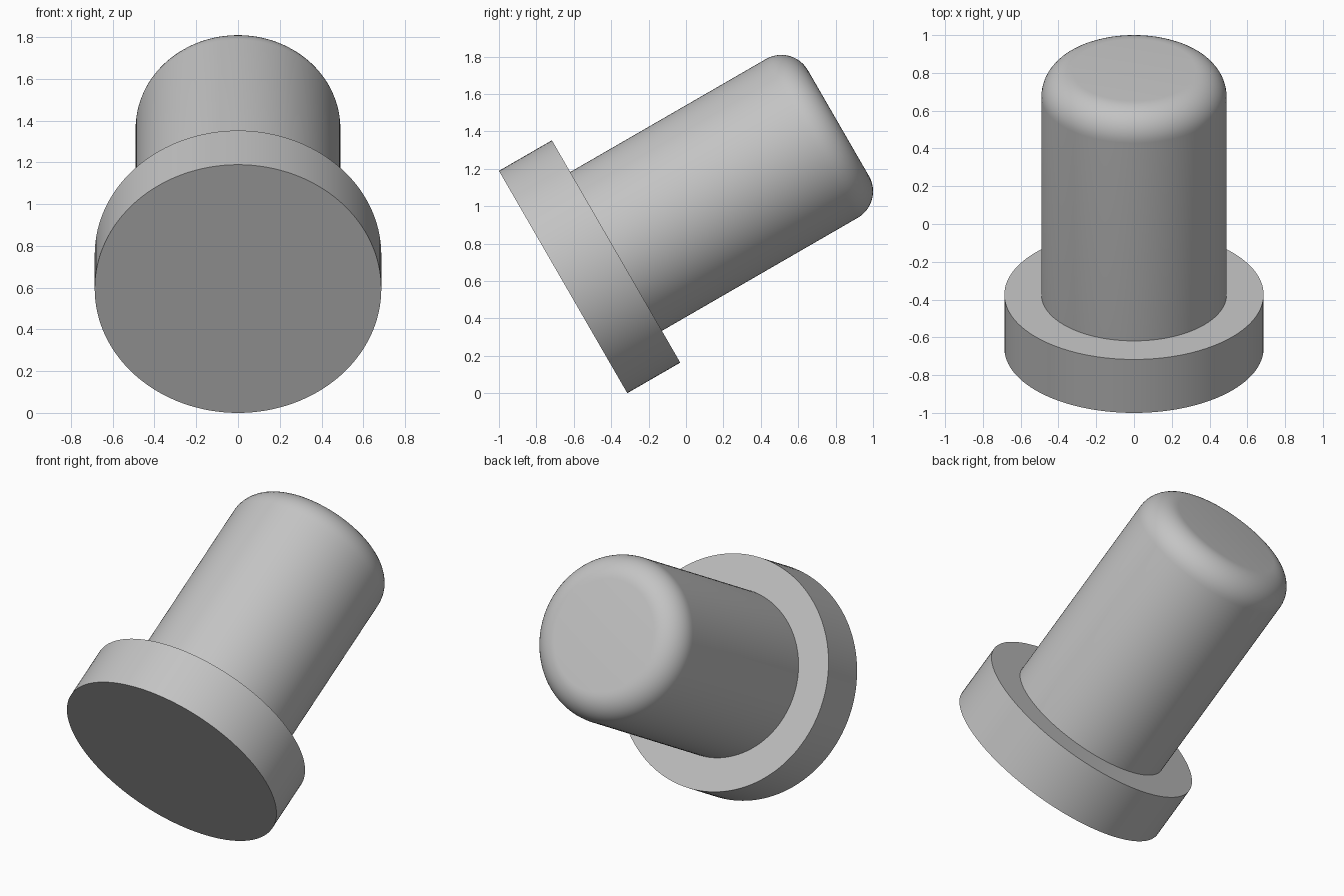
import bpy, bmesh
from math import radians, sin, cos, pi
from mathutils import Matrix, Vector

cube = bpy.data.objects.get("Cube")
if cube:
    bpy.data.objects.remove(cube, do_unlink=True)

# Sizes in the part's own units
UNIT = 0.03268
FLANGE_R, FLANGE_H = 21, 10
SHAFT_R, LENGTH, FILLET = 15, 52, 5
SIDES, FILLET_STEPS = 128, 12

# Plain grey material
grey = bpy.data.materials.new("plain_grey")
grey.use_nodes = True
colour = (0.55, 0.55, 0.55, 1)
grey.diffuse_color = colour
grey.node_tree.nodes["Principled BSDF"].inputs["Base Color"].default_value = colour

# Half profile: flange rim, shoulder, shaft and rounded end
profile = [(FLANGE_R, 0), (FLANGE_R, FLANGE_H), (SHAFT_R, FLANGE_H)]
for i in range(FILLET_STEPS + 1):
    a = pi / 2 * i / FILLET_STEPS
    profile.append((SHAFT_R - FILLET + FILLET * cos(a),
                    LENGTH - FILLET + FILLET * sin(a)))

# Revolve the profile and close both flat ends
bm = bmesh.new()
verts = [bm.verts.new((r, 0, z)) for r, z in profile]
edges = [bm.edges.new(pair) for pair in zip(verts, verts[1:])]
bmesh.ops.spin(bm, geom=verts + edges, cent=(0, 0, 0), axis=(0, 0, 1),
               angle=2 * pi, steps=SIDES, use_merge=True)
bmesh.ops.remove_doubles(bm, verts=bm.verts[:], dist=0.001)
bmesh.ops.holes_fill(bm, edges=[e for e in bm.edges if e.is_boundary], sides=0)
bmesh.ops.recalc_face_normals(bm, faces=bm.faces[:])

# Scale, lean the axis back, and stand the rim on the ground
tilt = Matrix.Rotation(radians(-60), 4, 'X')
bm.transform(tilt @ Matrix.Scale(UNIT, 4))
ys = [v.co.y for v in bm.verts]
zs = [v.co.z for v in bm.verts]
bmesh.ops.translate(bm, verts=bm.verts[:],
                    vec=Vector((0, -(min(ys) + max(ys)) / 2, -min(zs))))

mesh = bpy.data.meshes.new("flanged_pin")
bm.to_mesh(mesh)
bm.free()
mesh.materials.append(grey)
pin = bpy.data.objects.new("flanged_pin", mesh)
bpy.context.collection.objects.link(pin)

# Smooth round surfaces, crisp flange edges
bpy.ops.object.select_all(action='DESELECT')
pin.select_set(True)
bpy.context.view_layer.objects.active = pin
bpy.ops.object.shade_smooth_by_angle(angle=radians(30))
